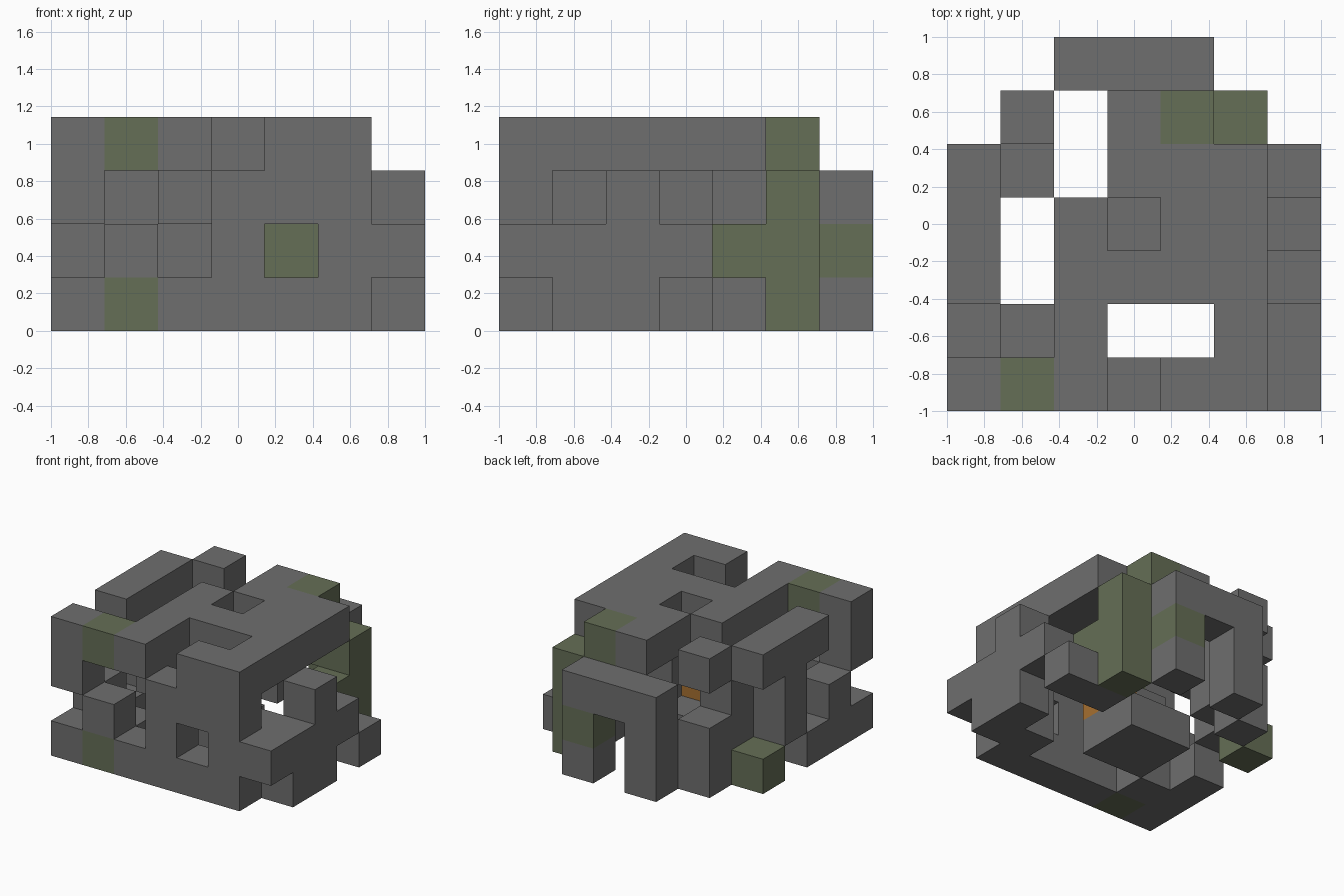
import bpy
import bmesh
from mathutils import Vector

cube = bpy.data.objects.get("Cube")
if cube:
    bpy.data.objects.remove(cube, do_unlink=True)

CELL = 2 / 7

# Storeys from the ground up; each row runs along x, back row first.
STOREYS = [
    ["..#.#..",
     ".#...G.",
     "G....##",
     "..##...",
     "#.##..#",
     "##...##",
     "#G####."],
    ["..#.G..",
     ".#...G.",
     ".#...G.",
     "#.....#",
     "..#O..#",
     "#....##",
     ".#.#.##"],
    ["..###..",
     "....GG.",
     ".#.....",
     "#......",
     "......#",
     "..#....",
     "#..###."],
    [".......",
     ".#.#G..",
     "#..###.",
     "#.#.##.",
     "#.####.",
     "..#..#.",
     "#G#.##."],
]

# Part name, material name and linear colour for each block kind
KINDS = {
    "#": ("stone_blocks", "stone grey", (0.156, 0.156, 0.156, 1)),
    "G": ("mossy_blocks", "moss green", (0.130, 0.156, 0.093, 1)),
    "O": ("core_block", "core orange", (0.38, 0.16, 0.03, 1)),
}

blocks = {}
for z, storey in enumerate(STOREYS):
    for y, row in enumerate(reversed(storey)):
        for x, kind in enumerate(row):
            if kind != ".":
                blocks[x, y, z] = kind


def make_material(name, colour):
    mat = bpy.data.materials.new(name)
    mat.use_nodes = True
    mat.diffuse_color = colour
    shader = next(n for n in mat.node_tree.nodes if n.type == "BSDF_PRINCIPLED")
    shader.inputs["Base Color"].default_value = colour
    shader.inputs["Roughness"].default_value = 0.9
    return mat


def add_side(bm, cell, axis, sign):
    """One square side of a block, wound to face outwards."""
    normal = Vector((0, 0, 0))
    normal[axis] = sign
    u = Vector((0, 0, 0))
    u[(axis + 1) % 3] = 1
    v = normal.cross(u)
    middle = Vector(cell) + Vector((0.5, 0.5, 0.5)) + normal / 2
    corners = [middle + (u * a + v * b) / 2
               for a, b in ((-1, -1), (1, -1), (1, 1), (-1, 1))]
    offset = Vector((1, 1, 0))
    bm.faces.new([bm.verts.new(c * CELL - offset) for c in corners])


# Outer sides only, one object per kind of block
for kind, (part, mat_name, colour) in KINDS.items():
    bm = bmesh.new()
    for cell, cell_kind in blocks.items():
        if cell_kind != kind:
            continue
        for axis in range(3):
            for sign in (-1, 1):
                neighbour = list(cell)
                neighbour[axis] += sign
                if tuple(neighbour) not in blocks:
                    add_side(bm, cell, axis, sign)
    bmesh.ops.remove_doubles(bm, verts=bm.verts, dist=0.001)
    mesh = bpy.data.meshes.new(part)
    bm.to_mesh(mesh)
    bm.free()
    mesh.materials.append(make_material(mat_name, colour))
    obj = bpy.data.objects.new(part, mesh)
    bpy.context.scene.collection.objects.link(obj)
